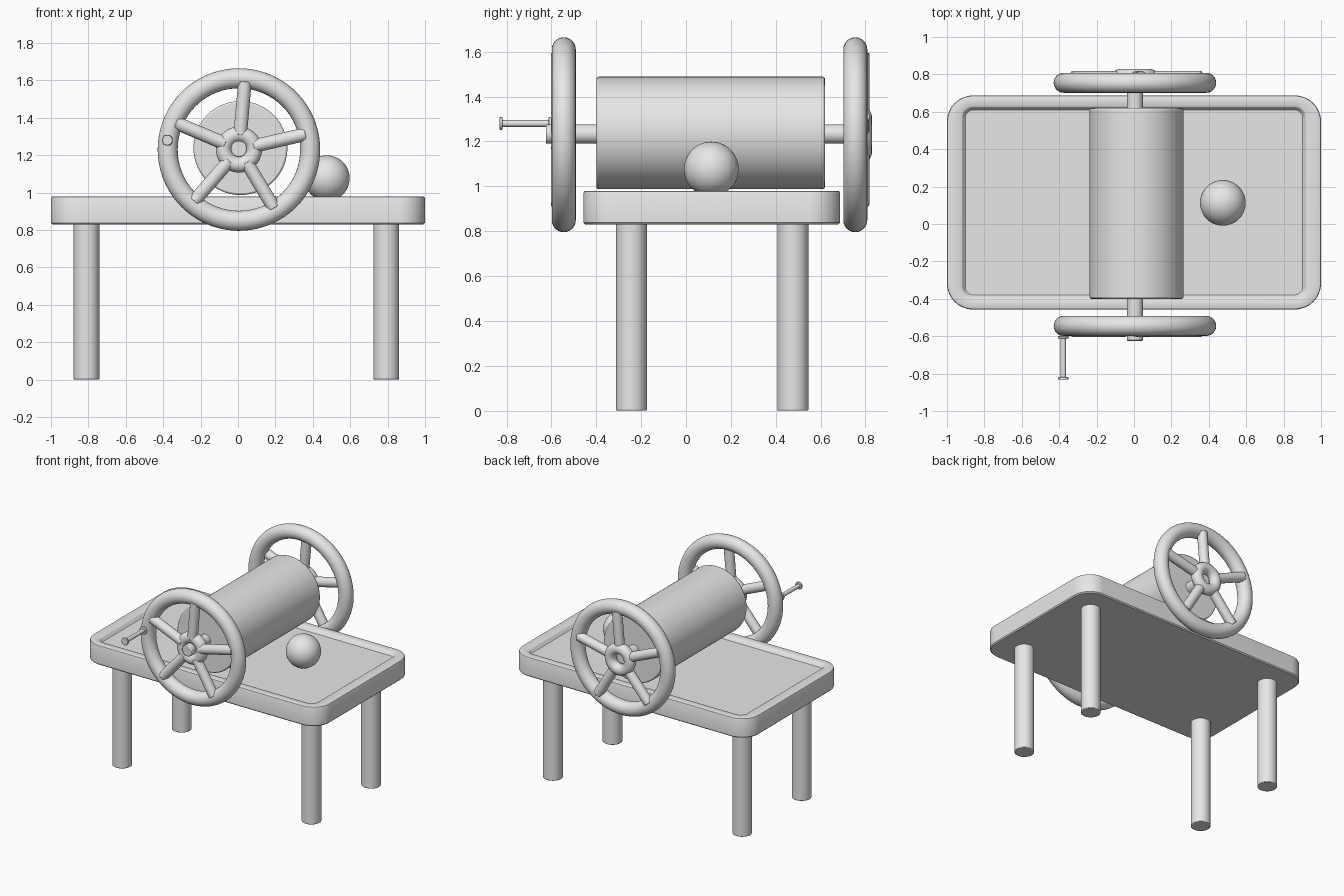
import bpy, bmesh, math
from mathutils import Vector

if "Cube" in bpy.data.objects:
    bpy.data.objects.remove(bpy.data.objects["Cube"])

gray = bpy.data.materials.new("plain gray")
gray.diffuse_color = (0.8, 0.8, 0.8, 1)
gray.use_nodes = True
gray.node_tree.nodes["Principled BSDF"].inputs["Base Color"].default_value = gray.diffuse_color


def finish(ob, name, angle=35):
    ob.name = name
    ob.data.materials.clear()
    ob.data.materials.append(gray)
    bpy.ops.object.select_all(action='DESELECT')
    ob.select_set(True)
    bpy.context.view_layer.objects.active = ob
    bpy.ops.object.shade_smooth_by_angle(angle=math.radians(angle))
    return ob


def rod(name, a, b, r, bevel=0.0, sides=48):
    """Closed cylinder from a to b with optional rounded rims."""
    a, b = Vector(a), Vector(b)
    d = b - a
    bpy.ops.mesh.primitive_cylinder_add(vertices=sides, radius=r, depth=d.length,
                                        location=(a + b) / 2)
    ob = bpy.context.object
    ob.rotation_euler = d.to_track_quat('Z', 'Y').to_euler()
    if bevel:
        m = ob.modifiers.new("rounded_rim", 'BEVEL')
        m.width, m.segments = bevel, 2
        m.limit_method, m.angle_limit = 'ANGLE', math.radians(50)
    return finish(ob, name)


def ring(name, loc, major, minor, seg=72, mseg=24):
    """Torus standing upright, facing front."""
    bpy.ops.mesh.primitive_torus_add(location=loc, rotation=(math.pi / 2, 0, 0),
                                     major_radius=major, minor_radius=minor,
                                     major_segments=seg, minor_segments=mseg)
    return finish(bpy.context.object, name, 60)


def rounded_rect(bm, hx, hy, r, cy, z, n=12):
    loop = []
    for q, (sx, sy) in enumerate([(1, 1), (-1, 1), (-1, -1), (1, -1)]):
        for i in range(n + 1):
            t = math.pi / 2 * (q + i / n)
            loop.append(bm.verts.new((sx * (hx - r) + r * math.cos(t),
                                      cy + sy * (hy - r) + r * math.sin(t), z)))
    return loop


# Table top: stacked rounded outlines with a shallow tray recess
bm = bmesh.new()
profile = [(0.008, 0.008, 0.83), (0, 0, 0.838), (0, 0, 0.970), (0.003, 0.003, 0.977),
           (0.010, 0.010, 0.98), (0.078, 0.058, 0.98), (0.084, 0.064, 0.976),
           (0.090, 0.070, 0.962), (0.098, 0.078, 0.955)]
loops = [rounded_rect(bm, 1 - dx, 0.572 - dy, 0.14 - dx, 0.115, z) for dx, dy, z in profile]
for lo, hi in zip(loops, loops[1:]):
    for i in range(len(lo)):
        j = (i + 1) % len(lo)
        bm.faces.new((lo[i], lo[j], hi[j], hi[i]))
bm.faces.new(loops[0][::-1])
bm.faces.new(loops[-1])
mesh = bpy.data.meshes.new("table_top")
bm.to_mesh(mesh)
bm.free()
top = bpy.data.objects.new("table_top", mesh)
bpy.context.collection.objects.link(top)
finish(top, "table_top")

# Legs
for sx, x in (("left", -0.81), ("right", 0.793)):
    for sy, y in (("front", -0.243), ("back", 0.477)):
        rod(f"leg_{sy}_{sx}", (x, y, 0), (x, y, 0.835), 0.069, 0.004)

# Drum and axle
CX, CZ = 0.005, 1.23
rod("drum", (0.013, -0.40, 1.238), (0.013, 0.62, 1.238), 0.251, 0.01, 96)
rod("axle", (CX, -0.625, CZ + 0.003), (CX, 0.775, CZ + 0.003), 0.043, 0.006)

# Wheels: rim, ring hub and five spokes
for side, rim_y, hub_y, spoke_y in (("front", -0.545, -0.557, -0.567),
                                    ("back", 0.755, 0.787, 0.782)):
    ring(f"{side}_wheel_rim", (CX, rim_y, CZ), 0.381, 0.0535)
    ring(f"{side}_wheel_hub", (CX, hub_y, CZ), 0.081, 0.042, 48, 20)
    for k in range(5):
        t = math.radians(85 + 72 * k)
        c, s = math.cos(t), math.sin(t)
        rod(f"{side}_wheel_spoke_{k + 1}", (CX + 0.08 * c, spoke_y, CZ + 0.08 * s),
            (CX + 0.365 * c, spoke_y, CZ + 0.365 * s), 0.036, 0.003, 32)

# Crank handle with flanged ends
HX, HZ = -0.378, 1.28
rod("crank_shaft", (HX, -0.825, HZ), (HX, -0.58, HZ), 0.015, 0, 24)
rod("crank_end_flange", (HX, -0.832, HZ), (HX, -0.819, HZ), 0.028, 0.003, 32)
rod("crank_base_flange", (HX, -0.612, HZ), (HX, -0.599, HZ), 0.029, 0.003, 32)

# Ball resting in the tray
bpy.ops.mesh.primitive_uv_sphere_add(segments=48, ring_count=24, radius=0.122,
                                     location=(0.475, 0.113, 1.077))
finish(bpy.context.object, "ball", 60)
